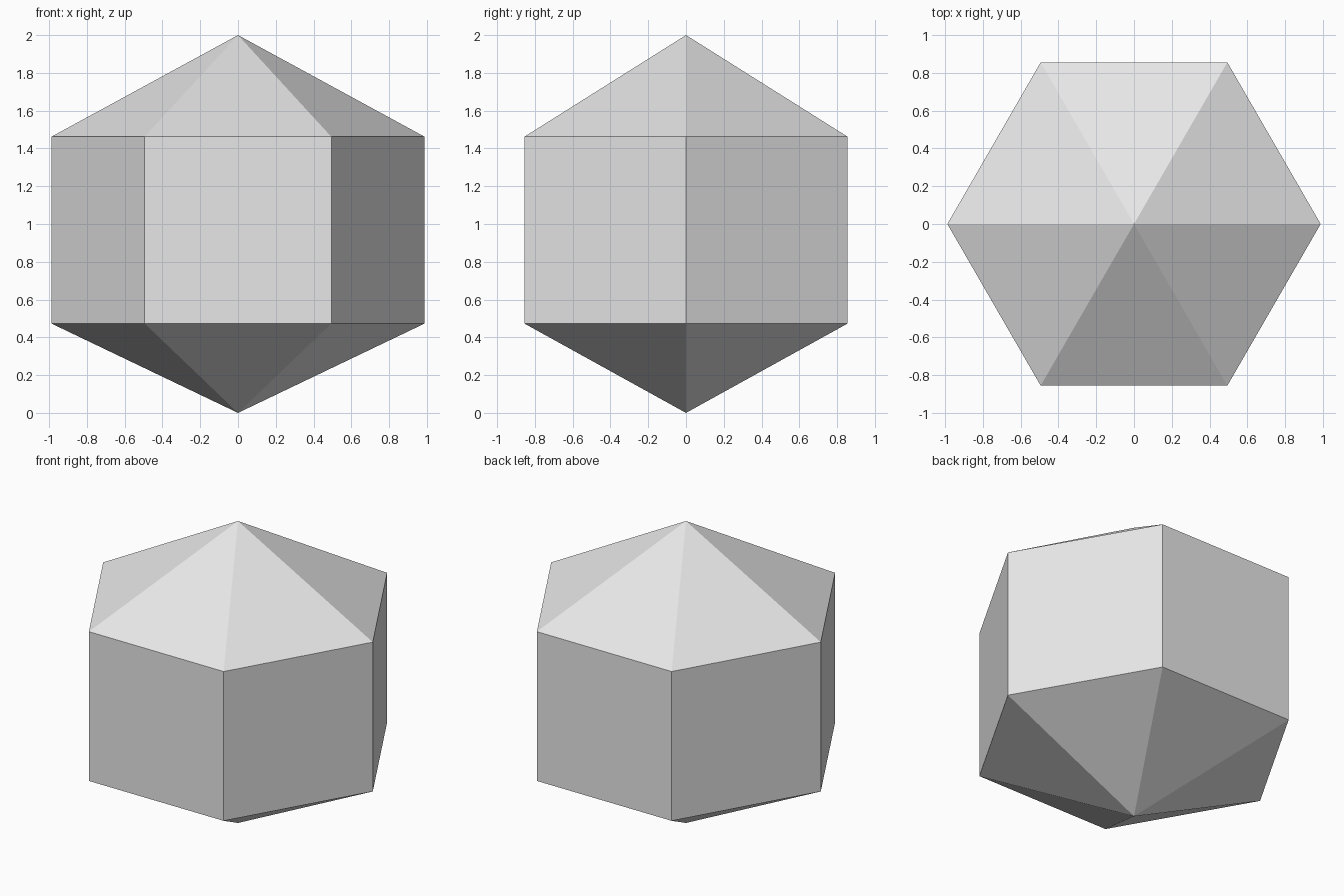
import bpy
import bmesh
from math import cos, sin, tau

SIDES = 6
RADIUS = 0.988
BASE_Z, SHOULDER_Z, TOP_Z = 0.473, 1.462, 2.0

cube = bpy.data.objects.get("Cube")
if cube:
    bpy.data.objects.remove(cube, do_unlink=True)

# Plain grey surface
grey = bpy.data.materials.new("light grey")
grey.use_nodes = True
colour = (0.8, 0.8, 0.8, 1)
grey.diffuse_color = colour
grey.node_tree.nodes["Principled BSDF"].inputs["Base Color"].default_value = colour

bm = bmesh.new()


def ring(z):
    return [bm.verts.new((RADIUS * cos(tau * i / SIDES), RADIUS * sin(tau * i / SIDES), z))
            for i in range(SIDES)]


# Hexagonal walls closed by a pointed cap above and below
lower, upper = ring(BASE_Z), ring(SHOULDER_Z)
bottom = bm.verts.new((0, 0, 0))
top = bm.verts.new((0, 0, TOP_Z))
for i in range(SIDES):
    j = (i + 1) % SIDES
    bm.faces.new((lower[i], lower[j], upper[j], upper[i]))
    bm.faces.new((upper[i], upper[j], top))
    bm.faces.new((lower[j], lower[i], bottom))

mesh = bpy.data.meshes.new("hexagonal_crystal")
bm.to_mesh(mesh)
bm.free()
mesh.materials.append(grey)
crystal = bpy.data.objects.new("hexagonal_crystal", mesh)
bpy.context.collection.objects.link(crystal)
